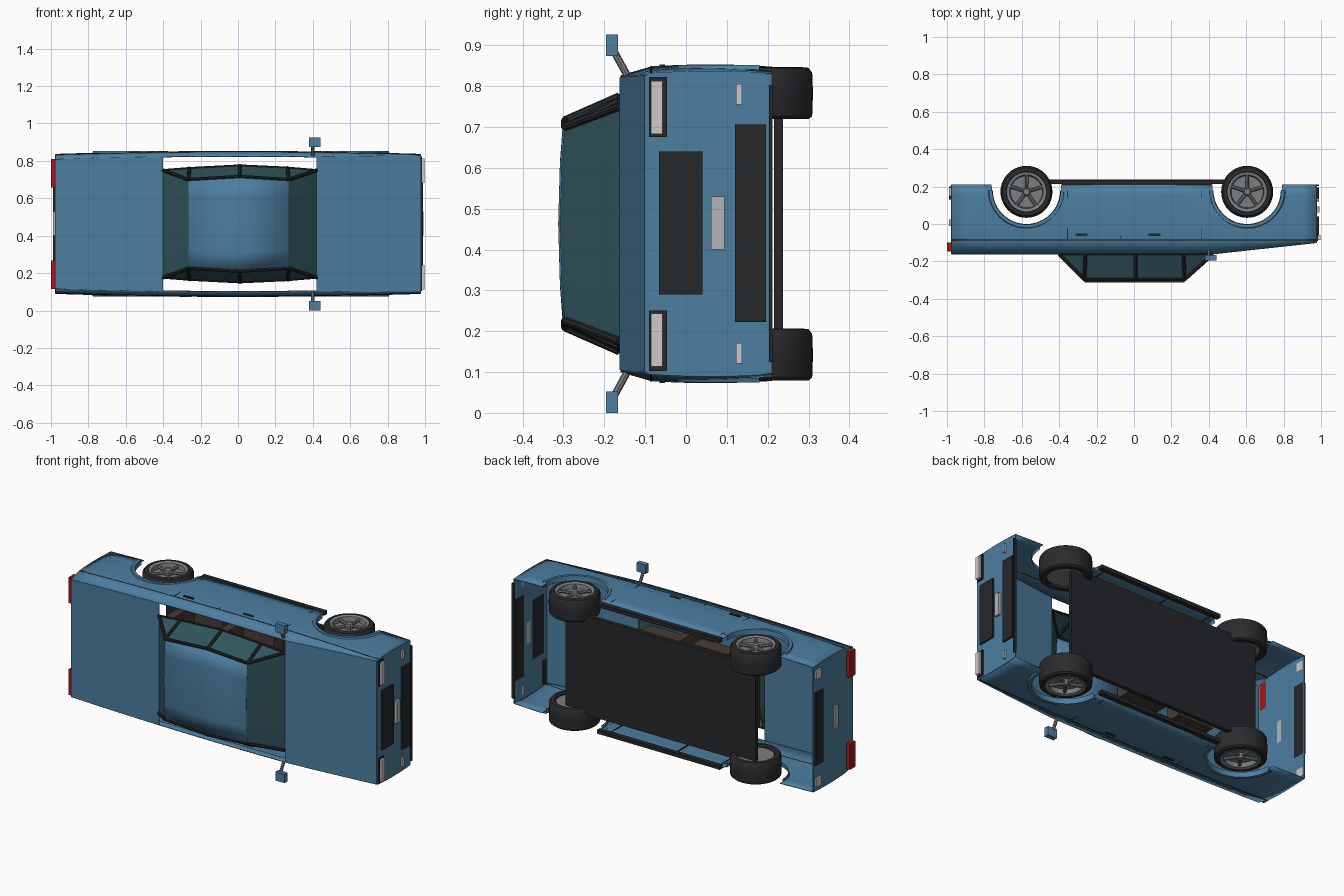
import bpy, bmesh, math
from mathutils import Vector

if "Cube" in bpy.data.objects:
    bpy.data.objects.remove(bpy.data.objects["Cube"])

C = 0.463                      # mid plane of the car (it lies on its side, roof towards -y)
WHEELS = (-0.575, 0.605)       # axle positions
AY, AR = 0.18, 0.185           # arch centre and radius


def mat(name, r, g, b):
    m = bpy.data.materials.new(name)
    m.diffuse_color = (r, g, b, 1)
    m.use_nodes = True
    m.node_tree.nodes["Principled BSDF"].inputs["Base Color"].default_value = m.diffuse_color
    return m


BLUE = mat("paint", 0.075, 0.21, 0.35)
DARK = mat("dark_trim", 0.018, 0.02, 0.023)
TYRE = mat("rubber", 0.022, 0.024, 0.026)
GLASS = mat("glass", 0.03, 0.09, 0.11)
GREY = mat("alloy", 0.2, 0.21, 0.22)
WHITE = mat("lamp", 0.75, 0.77, 0.78)
PLATE = mat("plate", 0.45, 0.46, 0.46)
RED = mat("tail_red", 0.35, 0.01, 0.015)
BROWN = mat("seat_fabric", 0.06, 0.045, 0.035)


def finish(name, bm, m, smooth=None, thick=0):
    bmesh.ops.recalc_face_normals(bm, faces=bm.faces)
    me = bpy.data.meshes.new(name)
    bm.to_mesh(me)
    bm.free()
    me.materials.append(m)
    ob = bpy.data.objects.new(name, me)
    bpy.context.collection.objects.link(ob)
    if thick:
        s = ob.modifiers.new("thickness", 'SOLIDIFY')
        s.thickness, s.offset = thick, 0
    if smooth:
        bpy.ops.object.select_all(action='DESELECT')
        ob.select_set(True)
        bpy.context.view_layer.objects.active = ob
        bpy.ops.object.shade_smooth_by_angle(angle=math.radians(smooth))
    return ob


def box(name, x, y, z, m):
    bm = bmesh.new()
    bmesh.ops.create_cube(bm, size=1)
    for v in bm.verts:
        v.co = [(a[0] + a[1]) / 2 + c * (a[1] - a[0]) for a, c in zip((x, y, z), v.co)]
    return finish(name, bm, m)


def pair(name, x, y, w, m):
    """Box on both sides; w is the distance range from the mid plane."""
    for s, n in ((1, "left"), (-1, "right")):
        box(f"{name}_{n}", x, y, sorted((C + s * w[0], C + s * w[1])), m)


def bar(name, a, b, r, m):
    a, b = Vector(a), Vector(b)
    bm = bmesh.new()
    bmesh.ops.create_cone(bm, segments=8, radius1=r, radius2=r, depth=(b - a).length, cap_ends=True)
    bm.transform((b - a).to_track_quat('Z', 'Y').to_matrix().to_4x4())
    bmesh.ops.translate(bm, verts=bm.verts, vec=(a + b) / 2)
    return finish(name, bm, m, 40)


def quads(bm, rows):
    vs = [[bm.verts.new(p) for p in r] for r in rows]
    for r0, r1 in zip(vs, vs[1:]):
        for i in range(len(r0) - 1):
            bm.faces.new((r0[i], r0[i + 1], r1[i + 1], r1[i]))


def lathe(name, profile, at, m, seg=40, closed=True):
    bm = bmesh.new()
    pts = profile + profile[:1] if closed else profile
    quads(bm, [[(at[0] + r * math.cos(t), at[1] + r * math.sin(t), at[2] + h) for r, h in pts]
               for t in [2 * math.pi * k / seg for k in range(seg + 1)]])
    bmesh.ops.remove_doubles(bm, verts=bm.verts, dist=1e-5)
    return finish(name, bm, m, 35)


# Body shell: side panels with wheel arches, bonnet, boot, front and rear panels
def top_y(x):
    return -0.16 if x < 0.42 else -0.16 + 0.06 * (x - 0.42) / 0.55


def half_w(x, y):
    taper = 0.016 * abs(x / 0.975) ** 2
    if y < -0.085:
        return 0.383 - taper - 0.022 * (-0.085 - y) / 0.075
    return 0.388 - taper - 0.25 * (y - 0.06) ** 2


cols = [(x, 0.21) for x in (-0.975, -0.85, -0.2, -0.05, 0.1, 0.25, 0.9, 0.975)]
for cx in WHEELS:
    for k in range(25):
        t = math.pi * k / 24
        cols.append((cx - AR * math.cos(t), AY - AR * math.sin(t)))
    cols += [(cx - AR - 0.001, 0.21), (cx + AR + 0.001, 0.21)]
cols.sort()
for s, n in ((1, "left"), (-1, "right")):
    bm = bmesh.new()
    rows = []
    for x, yb in cols:
        ys = [yb + (-0.085 - yb) * k / 5 for k in range(6)] + [min(top_y(x), -0.09)]
        rows.append([(x, y, C + s * half_w(x, y)) for y in ys])
    quads(bm, rows)
    finish(f"side_panel_{n}", bm, BLUE, 15, 0.005)


def deck(name, xs):
    bm = bmesh.new()
    quads(bm, [[(x, top_y(x), C + k * half_w(x, top_y(x))) for k in (-1, 0, 1)] for x in xs])
    finish(name, bm, BLUE, thick=0.005)


deck("bonnet", (0.42, 0.6, 0.8, 0.975))
deck("boot_lid", (-0.975, -0.8, -0.6, -0.4))
for n, x in (("front_panel", 0.975), ("rear_panel", -0.975)):
    bm = bmesh.new()
    quads(bm, [[(x, y, C + k * half_w(x, y)) for k in (-1, 1)]
               for y in (0.21, 0.1, 0.0, -0.085, top_y(x))])
    finish(n, bm, BLUE, thick=0.005)

# Arch lips, wheels with five-spoke rims
for s, n in ((1, "left"), (-1, "right")):
    for cx, e in zip(WHEELS, ("rear", "front")):
        bm = bmesh.new()
        lip = ((0.205, 0.378), (0.2, 0.389), (0.183, 0.389), (0.18, 0.36))
        quads(bm, [[(cx + r * math.cos(t), AY - r * math.sin(t), C + s * w) for r, w in lip]
                   for t in [math.pi * k / 24 for k in range(25)]])
        finish(f"{e}_arch_lip_{n}", bm, BLUE, 35)
        at = (cx, 0.172, C + s * 0.32)
        lathe(f"{e}_tyre_{n}", [(0.1, -0.062), (0.128, -0.064), (0.137, -0.056), (0.139, 0),
                                (0.137, 0.05), (0.128, 0.062), (0.108, 0.064), (0.1, 0.056)], at, TYRE)
        lathe(f"{e}_rim_{n}", [(0, s * 0.035), (0.085, s * 0.035), (0.09, s * 0.06), (0.105, s * 0.064),
                               (0.105, -s * 0.05), (0, -s * 0.05)], at, GREY, closed=False)
        lathe(f"{e}_hub_{n}", [(0, s * 0.062), (0.016, s * 0.062), (0.022, s * 0.05), (0.022, s * 0.03)],
              at, GREY, 16, False)
        for k in range(5):
            a = 2 * math.pi * k / 5 + 0.3
            d = Vector((math.cos(a), math.sin(a), 0))
            p = Vector(at) + Vector((0, 0, s * 0.048))
            bar(f"{e}_spoke_{k + 1}_{n}", p + d * 0.015, p + d * 0.094, 0.009, GREY)

# Floor, sills, seats
box("floor", (-0.62, 0.62), (0.215, 0.238), (C - 0.292, C + 0.292), DARK)
pair("sill", (-0.385, 0.415), (0.208, 0.236), (0.362, 0.384), DARK)
pair("front_seat", (-0.02, 0.18), (0.08, 0.17), (0.05, 0.26), BROWN)
pair("front_backrest", (-0.07, -0.02), (-0.16, 0.17), (0.05, 0.26), BROWN)
box("rear_bench", (-0.34, -0.16), (0.08, 0.17), (C - 0.27, C + 0.27), BROWN)
box("rear_backrest", (-0.39, -0.34), (-0.13, 0.17), (C - 0.27, C + 0.27), BROWN)

# Cabin: bowed base and roof outlines (x, half width)
base = [(-0.40, 0.287), (-0.26, 0.298), (0.01, 0.312), (0.265, 0.3), (0.42, 0.287)]
roof = [(-0.265, 0.237), (0.01, 0.253), (0.27, 0.237)]
BY, RY = -0.163, -0.297
bm = bmesh.new()
quads(bm, [[(x, RY - 0.012 * (1 - k * k), C + k * w) for k in (-1, -0.6, 0, 0.6, 1)] for x, w in roof])
finish("roof", bm, BLUE, 30, 0.008)
for s, n in ((1, "left"), (-1, "right")):
    lo = [(x, BY, C + s * w) for x, w in base]
    hi = [(x, RY, C + s * w) for x, w in roof]
    bm = bmesh.new()
    for pts in ((lo[0], lo[1], hi[0]), (lo[1], lo[2], hi[1], hi[0]),
                (lo[2], lo[3], hi[2], hi[1]), (lo[3], lo[4], hi[2])):
        bm.faces.new([bm.verts.new(p) for p in pts])
    finish(f"side_windows_{n}", bm, GLASS)
    for i, (a, b) in enumerate(((lo[0], hi[0]), (lo[1], hi[0]), (lo[2], hi[1]), (lo[3], hi[2]),
                                (lo[4], hi[2]))):
        bar(f"pillar_{i + 1}_{n}", a, b, 0.01, DARK)
    for i in range(2):
        bar(f"roof_rail_{i + 1}_{n}", hi[i], hi[i + 1], 0.009, DARK)
    for i in range(4):
        bar(f"window_sill_{i + 1}_{n}", lo[i], lo[i + 1], 0.006, DARK)
    # Wing mirror and its stalk
    bar(f"mirror_stalk_{n}", (0.4, -0.145, C + s * 0.365), (0.4, -0.175, C + s * 0.42), 0.009, GREY)
pair("mirror", (0.38, 0.44), (-0.196, -0.167), (0.411, 0.463), BLUE)
for n, b, r in (("rear_window", base[0], roof[0]), ("windscreen", base[-1], roof[-1])):
    bm = bmesh.new()
    quads(bm, [[(x, y - c * (1 - k * k), C + k * w) for k in (-1, -0.6, 0, 0.6, 1)]
               for (x, w), y, c in ((b, BY, 0), (r, RY, 0.012))])
    finish(n, bm, GLASS)

# Door seams, handles, waist line
for x in (-0.355, -0.07, 0.36):
    pair("door_seam", (x - 0.002, x + 0.002), (-0.08, 0.18), (0.378, 0.3865), DARK)
for x in (-0.28, 0.11):
    pair("door_handle", (x - 0.032, x + 0.032), (-0.065, -0.052), (0.38, 0.39), DARK)
for s in (1, -1):
    for i in range(-4, 4):
        xa, xb = i * 0.243, (i + 1) * 0.243
        bar("waist_line", *[(x, -0.085, C + s * half_w(x, -0.085)) for x in (xa, xb)], 0.004, DARK)

# Front fittings
F = 0.972
pair("headlight_bezel", (F, 0.985), (-0.09, -0.047), (0.212, 0.36), DARK)
pair("headlight", (F, 0.997), (-0.086, -0.058), (0.22, 0.35), WHITE)
pair("front_indicator", (F, 0.988), (0.122, 0.137), (0.292, 0.342), WHITE)
box("grille", (F, 0.988), (-0.066, 0.04), (0.29, 0.64), DARK)
box("lower_grille", (F, 0.988), (0.12, 0.196), (0.223, 0.706), DARK)
box("front_plate", (F, 0.992), (0.061, 0.094), (0.4, 0.53), PLATE)
box("front_lip", (F, 0.988), (0.203, 0.212), (0.125, 0.803), DARK)

# Rear fittings
pair("tail_light", (-1.0, -F), (-0.147, -0.098), (0.195, 0.347), RED)
pair("rear_reflector", (-0.988, -F), (0.15, 0.195), (0.292, 0.342), WHITE)
box("rear_plate", (-0.988, -F), (-0.01, 0.024), (0.4, 0.53), PLATE)
box("rear_valance", (-0.988, -F), (0.13, 0.2), (0.25, 0.676), DARK)
